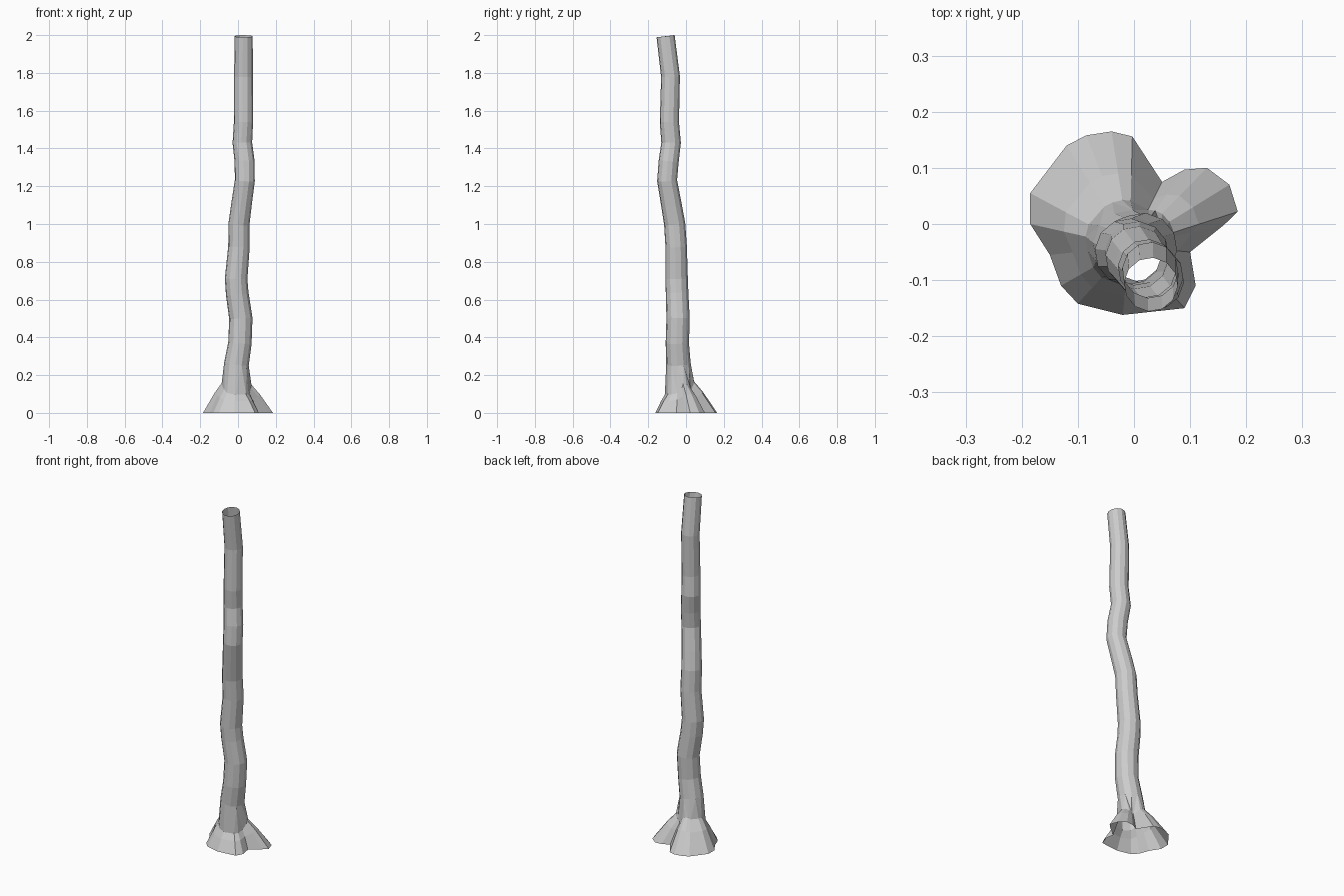
import bpy, bmesh
from math import sin, cos, atan2, pi
from mathutils import Vector

if "Cube" in bpy.data.objects:
    bpy.data.objects.remove(bpy.data.objects["Cube"])

SIDES = 12
# Trunk centre line: x, y, z, radius
PATH = [(-0.008, -0.040, 0.26, .065), (0.010, -0.046, 0.37, .062),
        (0.015, -0.042, 0.50, .062), (-0.004, -0.047, 0.63, .060),
        (-0.010, -0.050, 0.71, .060), (0.005, -0.052, 0.88, .057),
        (0.005, -0.060, 1.00, .056), (0.018, -0.077, 1.10, .054),
        (0.036, -0.100, 1.23, .053), (0.035, -0.092, 1.33, .053),
        (0.023, -0.079, 1.43, .052), (0.029, -0.088, 1.54, .051),
        (0.029, -0.082, 1.78, .050), (0.030, -0.108, 1.994, .048)]
# Root outline on the ground, counter-clockwise: x, y, flare height
BASE = [(.10, -.05, .12), (.16, -.002, .15), (.185, .022, .17), (.17, .07, .17),
        (.13, .10, .16), (.09, .097, .15), (.05, .075, .13), (-.003, .156, .18),
        (-.04, .165, .19), (-.085, .158, .19), (-.12, .14, .18), (-.185, .055, .18),
        (-.185, 0, .18), (-.15, -.055, .16), (-.13, -.11, .14), (-.10, -.142, .12),
        (-.02, -.162, .11), (.09, -.15, .11), (.11, -.11, .11)]

bm = bmesh.new()
cx, cy, _, r0 = PATH[0]
START = atan2(BASE[0][1] - cy, BASE[0][0] - cx)


def quads(a, b):
    n = len(a)
    for i in range(n):
        j = (i + 1) % n
        bm.faces.new((a[i], a[j], b[j], b[i]))


def stitch(a, angs_a, b, angs_b):
    """Join two rings with different vertex counts, walking round by angle."""
    i = j = 0
    angs_a, angs_b = angs_a + [2 * pi], angs_b + [2 * pi]
    while i < len(a) or j < len(b):
        va, vb = a[i % len(a)], b[j % len(b)]
        if j == len(b) or (i < len(a) and angs_a[i + 1] <= angs_b[j + 1]):
            i += 1
            bm.faces.new((va, a[i % len(a)], vb))
        else:
            j += 1
            bm.faces.new((va, b[j % len(b)], vb))


# Flared roots: rings blending from the ground outline in to the trunk
angles = [(atan2(y - cy, x - cx) - START + 1e-6) % (2 * pi) for x, y, _ in BASE]
root_rings = []
for blend, height in ((1, 0), (.47, .58), (.13, .88)):
    ring = []
    for (x, y, h), a in zip(BASE, angles):
        inner = Vector((cx + r0 * cos(a + START), cy + r0 * sin(a + START), 0))
        p = inner.lerp(Vector((x, y, 0)), blend)
        ring.append(bm.verts.new((p.x, p.y, h * height)))
    root_rings.append(ring)
for a, b in zip(root_rings, root_rings[1:]):
    quads(a, b)

# Crooked tapering trunk, each ring square to the path, open at the top
steps = [2 * pi * k / SIDES for k in range(SIDES)]
trunk_rings = []
for k, (x, y, z, r) in enumerate(PATH):
    lo, hi = PATH[max(k - 1, 0)], PATH[min(k + 1, len(PATH) - 1)]
    t = Vector(hi[:3]) - Vector(lo[:3])
    ring = []
    for a in steps:
        dx, dy = r * cos(a + START), r * sin(a + START)
        ring.append(bm.verts.new((x + dx, y + dy, z - (t.x * dx + t.y * dy) / t.z)))
    trunk_rings.append(ring)
for a, b in zip(trunk_rings, trunk_rings[1:]):
    quads(a, b)
stitch(root_rings[-1], angles, trunk_rings[0], steps)

mesh = bpy.data.meshes.new("tree_trunk")
bm.to_mesh(mesh)
bm.free()
trunk = bpy.data.objects.new("tree_trunk", mesh)
bpy.context.collection.objects.link(trunk)
